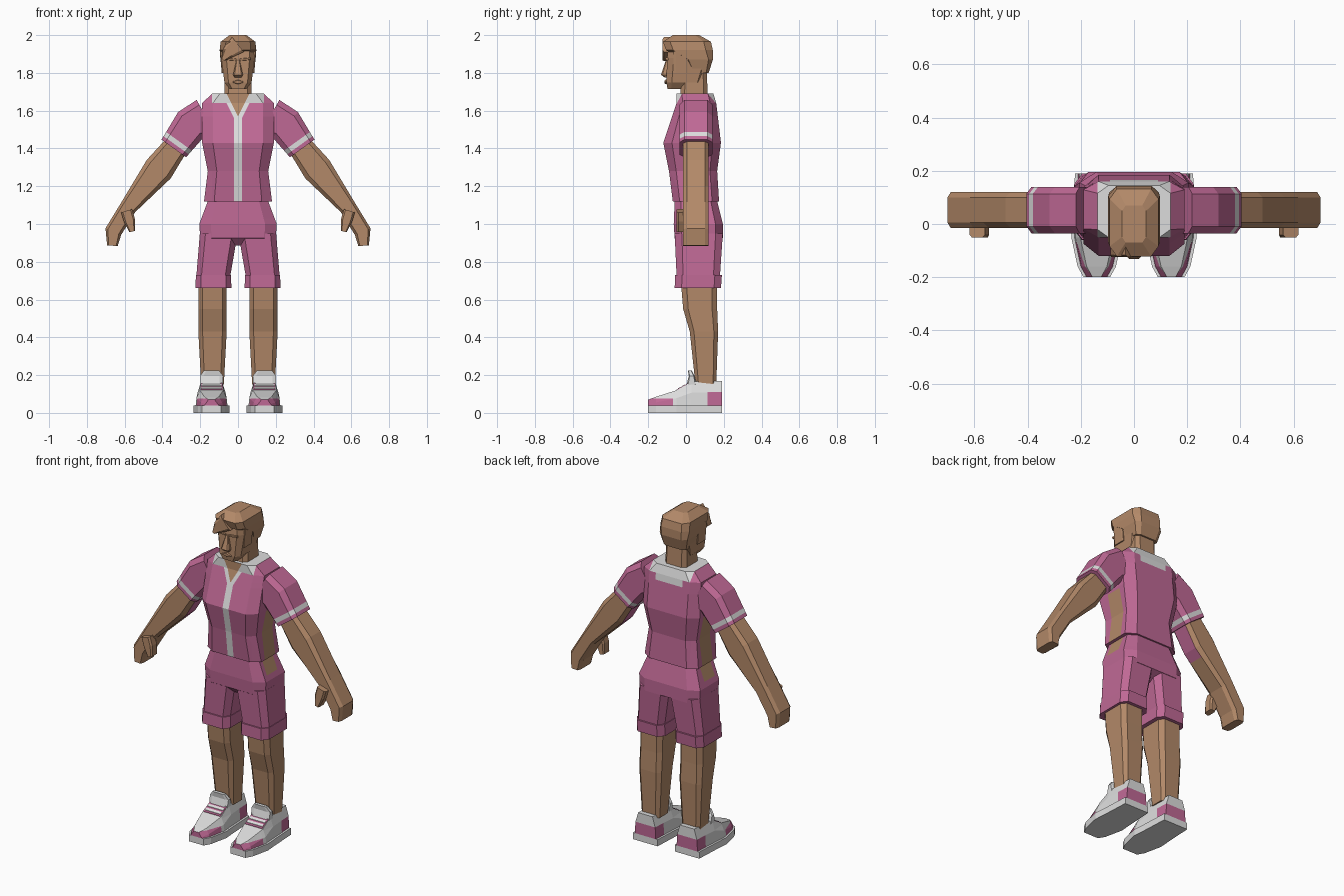
import bpy, bmesh
from mathutils import Vector

cube = bpy.data.objects.get("Cube")
if cube:
    bpy.data.objects.remove(cube, do_unlink=True)


def material(name, *rgb):
    m = bpy.data.materials.new(name)
    m.use_nodes = True
    m.diffuse_color = (*rgb, 1)
    m.node_tree.nodes["Principled BSDF"].inputs["Base Color"].default_value = m.diffuse_color
    return m


MATERIALS = [material("skin", .45, .25, .14),
             material("pink_cloth", .52, .14, .3),
             material("white_trim", .72, .72, .72)]
SKIN, PINK, WHITE = range(len(MATERIALS))
CENTRE = [("", 1)]
PAIR = [("left_", 1), ("right_", -1)]
X_AXIS, Y_AXIS, Z_AXIS = Vector((1, 0, 0)), Vector((0, 1, 0)), Vector((0, 0, 1))

# Body landmarks
WAIST, CHEST, NECKLINE, YOKE, SHOULDER = 1.12, 1.43, 1.57, 1.64, 1.69
LEG_X, HIP_Z, CUFF_Z = .135, .95, .73
COLLAR, PLACKET = .137, .02


def section(middle, across, front, back):
    """Rectangle with chamfered corners around middle, between two depths."""
    depth = Y_AXIS * (back - front) / 2
    middle = Vector((middle.x, (front + back) / 2, middle.z))
    bevel = .7
    outline = []
    for a, d in ((-1, -1), (1, -1), (1, 1), (-1, 1)):
        near_side = middle + across * a + depth * d * bevel
        near_face = middle + across * a * bevel + depth * d
        outline += [near_side, near_face] if a * d > 0 else [near_face, near_side]
    return outline


def level(z, half_width, front, back, x=0):
    return section(Vector((x, 0, z)), X_AXIS * half_width, front, back)


def limb(path, front, back):
    """Sections square to a path of (x, z, half thickness) points."""
    points = [Vector((x, 0, z)) for x, z, radius in path]
    rings = []
    for i, (x, z, radius) in enumerate(path):
        along = points[min(i + 1, len(points) - 1)] - points[max(i - 1, 0)]
        across = Y_AXIS.cross(along).normalized() * radius
        rings.append(section(points[i], across, front, back))
    return rings


def planes(axis, *positions):
    return [(axis * p, axis) for p in positions]


def loft(name, rings, colour, cuts=(), sides=CENTRE):
    """Skin the rings, cut along colour borders, colour the faces, mirror pairs."""
    for prefix, sign in sides:
        bm = bmesh.new()
        loops = [[bm.verts.new(p) for p in ring] for ring in rings]
        for low, high in zip(loops, loops[1:]):
            for i in range(len(low)):
                bm.faces.new((low[i - 1], low[i], high[i], high[i - 1]))
        bm.faces.new(loops[0])
        bm.faces.new(loops[-1])
        for point, normal in cuts:
            bmesh.ops.bisect_plane(bm, geom=bm.verts[:] + bm.edges[:] + bm.faces[:],
                                   plane_co=point, plane_no=normal)
        bmesh.ops.recalc_face_normals(bm, faces=bm.faces)
        for face in bm.faces:
            face.material_index = (colour(face.calc_center_median(), face.normal)
                                   if callable(colour) else colour)
        for vert in bm.verts:
            vert.co.x *= sign
        bmesh.ops.recalc_face_normals(bm, faces=bm.faces)
        mesh = bpy.data.meshes.new(prefix + name)
        bm.to_mesh(mesh)
        bm.free()
        for m in MATERIALS:
            mesh.materials.append(m)
        bpy.context.collection.objects.link(bpy.data.objects.new(prefix + name, mesh))


# Shirt body with collar, neck opening, placket and bare side panels
PANEL_TOP, PANEL_BOTTOM, PANEL_BACK = 1.42, 1.03, .1
NAPE_WIDTH, NAPE_Z, TRIM = .09, 1.6, .025


def in_side_panel(centre, normal):
    return (abs(normal.x) > .7 and 0 < centre.y < PANEL_BACK
            and PANEL_BOTTOM < centre.z < PANEL_TOP)


def shirt_colour(centre, normal):
    x = abs(centre.x)
    opening = (centre.z - NECKLINE) / 2
    if in_side_panel(centre, normal):
        return SKIN
    if normal.y < -.1 and x < opening:
        return SKIN
    if normal.y < -.1 and x < max(PLACKET, opening + TRIM):
        return WHITE
    if centre.z > YOKE and x < COLLAR:
        return WHITE
    if centre.z > NAPE_Z and normal.y > .1 and x < NAPE_WIDTH:
        return WHITE
    return PINK


panel_cuts = planes(Y_AXIS, 0, PANEL_BACK) + planes(Z_AXIS, PANEL_TOP, PANEL_BOTTOM)
shirt_cuts = panel_cuts + planes(Z_AXIS, NECKLINE, NAPE_Z, YOKE)
for sign in (-1, 1):
    shirt_cuts += planes(X_AXIS * sign, PLACKET, NAPE_WIDTH, COLLAR)
    for offset in (0, TRIM):
        shirt_cuts.append((Vector((sign * offset, 0, NECKLINE)), X_AXIS * sign - Z_AXIS / 2))
loft("shirt", [level(WAIST, .18, -.07, .175),
               level(1.28, .16, -.09, .165),
               level(CHEST, .19, -.12, .185),
               level(YOKE, .19, -.05, .16),
               level(SHOULDER, COLLAR, -.05, .145)], shirt_colour, shirt_cuts)

# Sleeves with a band near the hem
hem = Vector((.34, 0, 1.4))
sleeve_axis = Vector((.09, 0, -.125)).normalized()
BAND_START, BAND_END = -.047, -.021


def sleeve_colour(centre, normal):
    return WHITE if BAND_START < (centre - hem).dot(sleeve_axis) < BAND_END else PINK


loft("sleeve", limb([(.17, 1.57, .1), (.25, 1.525, .095), (hem.x, hem.z, .08)], -.035, .14),
     sleeve_colour,
     [(hem + sleeve_axis * d, sleeve_axis) for d in (BAND_START, BAND_END)], PAIR)

# Arms with hands, and thumbs
ELBOW_Z = 1.2


def arm_colour(centre, normal):
    return PINK if normal.x < -.6 and centre.z > ELBOW_Z else SKIN


loft("arm", limb([(.3, 1.45, .06), (.42, 1.29, .08), (.58, 1.09, .045),
                  (.66, .96, .045), (.665, .885, .028)], -.015, .12),
     arm_colour, planes(Z_AXIS, ELBOW_Z), PAIR)
loft("thumb", limb([(.59, 1.07, .03), (.575, 1.02, .03), (.56, .96, .015)], -.05, .01),
     SKIN, sides=PAIR)


# Shorts: hips, legs and turned cuffs
def shorts_colour(centre, normal):
    return SKIN if in_side_panel(centre, normal) else PINK


loft("shorts_hips", [level(.885, .03, -.02, .12),
                     level(.925, .2, -.06, .195),
                     level(1, .205, -.065, .195),
                     level(WAIST, .16, -.06, .165)], shorts_colour, panel_cuts)
loft("shorts_leg", [level(CUFF_Z, .09, -.05, .18, LEG_X - .005),
                    level(HIP_Z, .1, -.06, .195, .102)], PINK, sides=PAIR)
loft("shorts_cuff", [level(CUFF_Z - .07, .095, -.06, .185, LEG_X - .005),
                     level(CUFF_Z, .093, -.058, .19, LEG_X - .005)], PINK, sides=PAIR)

# Lower legs
loft("leg", [level(.15, .06, .05, .16, LEG_X),
             level(.43, .075, .02, .17, LEG_X),
             level(.55, .075, -.015, .165, LEG_X),
             level(CUFF_Z, .075, -.03, .165, LEG_X)], SKIN, sides=PAIR)

# Shoes: sole and upper in one shell, with toe and heel patches
SHOE_X, SOLE = .14, .04
TOE_PATCH_BACK, TOE_PATCH_TOP = -.07, .075
HEEL_PATCH_FRONT, HEEL_PATCH_TOP = .115, .11


def shoe_ring(y, half_width, height):
    edge = [(half_width, 0), (half_width, SOLE), (half_width - .012, SOLE),
            (half_width - .016, height * .65), (half_width - .034, height)]
    return ([(SHOE_X - x, y, z) for x, z in edge]
            + [(SHOE_X + x, y, z) for x, z in reversed(edge)])


def shoe_colour(centre, normal):
    if normal.z > .75 or centre.z < SOLE:
        return WHITE
    toe = centre.y < TOE_PATCH_BACK and centre.z < TOE_PATCH_TOP
    heel = centre.y > HEEL_PATCH_FRONT and centre.z < HEEL_PATCH_TOP
    return PINK if toe or heel else WHITE


INSTEP = Vector((0, -.05, .12))
ANKLE = Vector((0, .03, .165))
loft("shoe", [shoe_ring(-.2, .05, .07), shoe_ring(-.16, .072, .085),
              shoe_ring(INSTEP.y, .096, INSTEP.z), shoe_ring(ANKLE.y, .09, ANKLE.z),
              shoe_ring(.19, .082, .17)], shoe_colour,
     planes(Z_AXIS, SOLE, TOE_PATCH_TOP, HEEL_PATCH_TOP)
     + planes(Y_AXIS, TOE_PATCH_BACK, HEEL_PATCH_FRONT), PAIR)
loft("shoe_tongue", [level(.14, .06, 0, .06, SHOE_X),
                     level(.195, .062, .015, .045, SHOE_X),
                     level(.225, .04, .01, .03, SHOE_X)], WHITE, sides=PAIR)


# Lace panel and laces lying on the slope of the shoe
def slope_plate(name, start, end, half_width, lift, colour):
    rings = []
    for t in (start, end):
        top = INSTEP.lerp(ANKLE, t) + X_AXIS * SHOE_X + Z_AXIS * lift
        side = X_AXIS * half_width
        under = Z_AXIS * .008
        rings.append([top - side - under, top + side - under, top + side, top - side])
    loft(name, rings, colour, sides=PAIR)


slope_plate("lace_panel", 0, .95, .057, .003, PINK)
for i, start in enumerate((.1, .4, .7)):
    slope_plate(f"lace_{i}", start, start + .17, .052, .006, WHITE)

# Neck and head
loft("neck", [level(NAPE_Z, .07, 0, .12),
              level(SHOULDER, .072, -.03, .115),
              level(1.8, .07, -.02, .11)], SKIN)
loft("head", [level(1.715, .045, -.098, .03),
              level(1.75, .072, -.104, .09),
              level(1.88, .088, -.1, .135),
              level(1.96, .085, -.09, .13)], SKIN)

# Hair cap with swept fringe and sideburns
loft("hair", [level(1.8, .075, .03, .12),
              level(1.87, .093, -.01, .142),
              level(1.92, .097, -.105, .142),
              level(1.965, .092, -.122, .132),
              level(2, .045, -.07, .07)], SKIN)
loft("fringe", limb([(-.08, 1.87, .01), (-.05, 1.91, .035), (0, 1.95, .05)], -.125, -.07), SKIN)
loft("sideburn", limb([(.08, 1.8, .006), (.088, 1.92, .009)], -.065, .01), SKIN, sides=PAIR)

# Face: nose, lips and brows
loft("nose", [level(1.775, .018, -.112, -.08),
              level(1.79, .026, -.132, -.08),
              level(1.87, .008, -.106, -.08)], SKIN)
loft("lips", limb([(-.03, 1.752, .002), (0, 1.752, .012), (.03, 1.752, .002)], -.113, -.08), SKIN)
loft("brow", limb([(.012, 1.87, .006), (.066, 1.875, .006)], -.108, -.08), SKIN, sides=PAIR)
